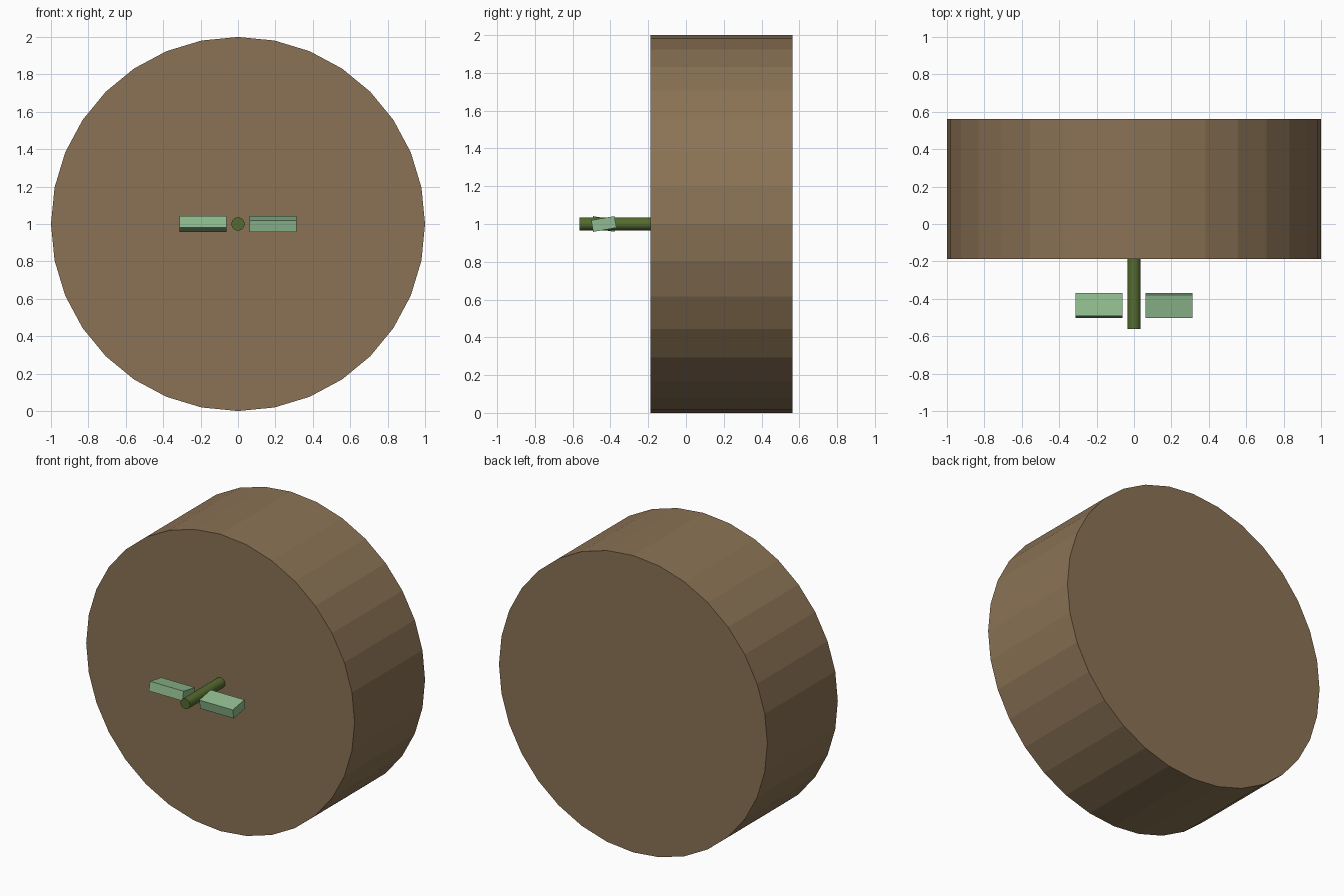
import bpy
from math import radians, pi

if "Cube" in bpy.data.objects:
    bpy.data.objects.remove(bpy.data.objects["Cube"])


def material(name, color):
    m = bpy.data.materials.new(name)
    m.diffuse_color = (*color, 1)
    m.use_nodes = True
    m.node_tree.nodes["Principled BSDF"].inputs["Base Color"].default_value = m.diffuse_color
    return m


BROWN = material("brown", (0.258, 0.171, 0.091))
OLIVE = material("olive", (0.091, 0.147, 0.028))
SAGE = material("sage", (0.275, 0.503, 0.275))
AXIS_Z = 1.0


def rod(name, radius, y0, y1, mat):
    """Flat-shaded 32-sided cylinder lying along y."""
    bpy.ops.mesh.primitive_cylinder_add(
        vertices=32, radius=radius, depth=y1 - y0,
        location=(0, (y0 + y1) / 2, AXIS_Z), rotation=(pi / 2, 0, 0))
    ob = bpy.context.object
    ob.name = name
    ob.data.materials.append(mat)


def blade(name, side):
    """Pitched box blade; the two sides are pitched in opposite directions."""
    bpy.ops.mesh.primitive_cube_add(
        size=1, location=(side * 0.1875, -0.435, AXIS_Z),
        rotation=(side * radians(10), 0, 0))
    ob = bpy.context.object
    ob.name = name
    ob.scale = (0.25, 0.125, 0.0625)
    ob.data.materials.append(SAGE)


# Large drum body and the shaft standing out of its front
rod("drum_body", 1.0, -0.1875, 0.5625, BROWN)
rod("shaft", 0.035, -0.5625, -0.1875, OLIVE)

# Propeller blades either side of the shaft
blade("right_blade", 1)
blade("left_blade", -1)
